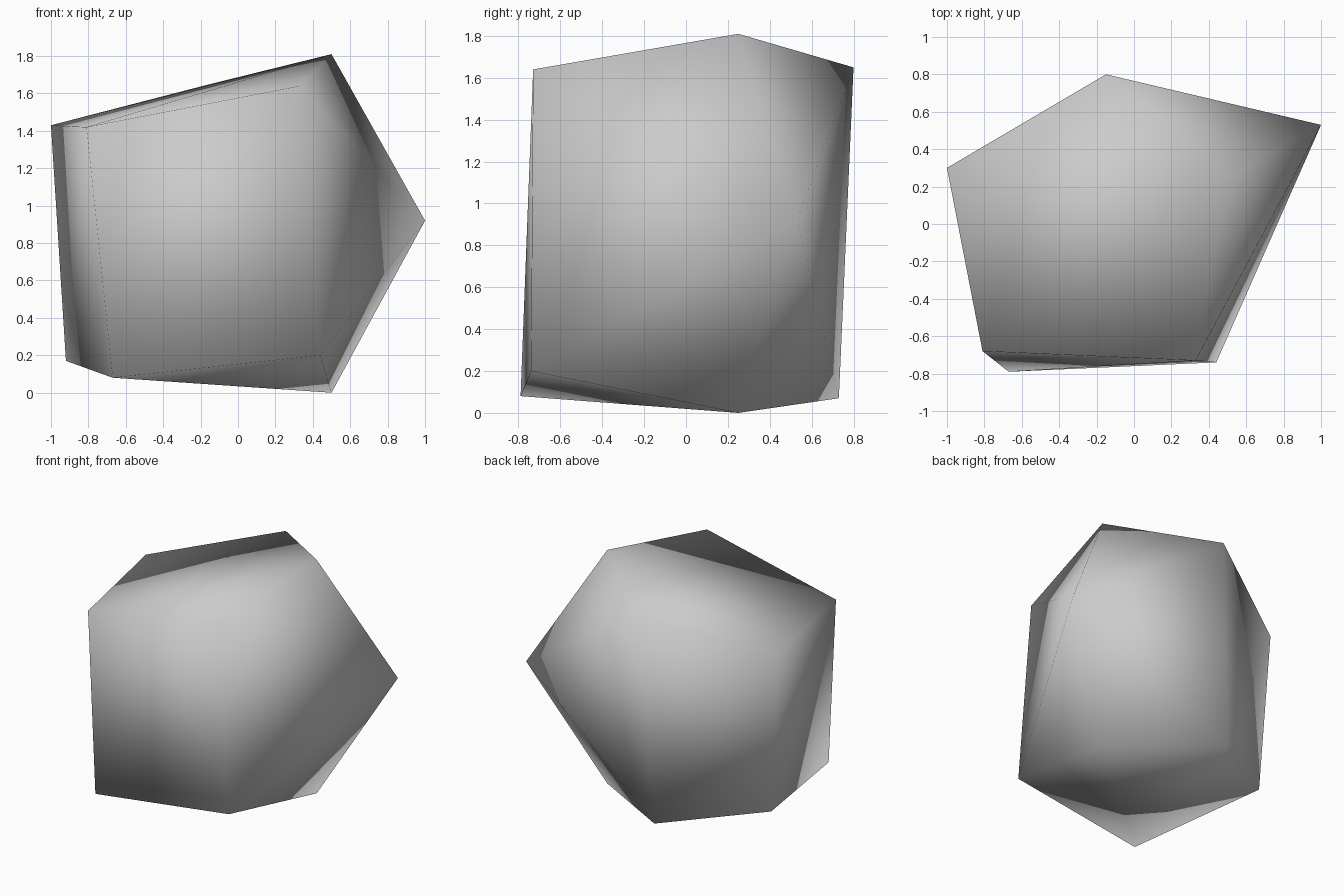
import bpy
import bmesh

if "Cube" in bpy.data.objects:
    bpy.data.objects.remove(bpy.data.objects["Cube"])

# Corner points of the boulder, ring by ring
TOP = [(-0.81, -0.68, 1.42), (0.33, -0.73, 1.64), (0.5, 0.25, 1.81),
       (-0.15, 0.8, 1.65), (-1.0, 0.3, 1.43)]
SIDE_POINT = [(1.0, 0.53, 0.92)]
BOTTOM = [(-0.67, -0.79, 0.08), (0.44, -0.74, 0.2), (0.5, 0.25, 0.0),
          (-0.24, 0.73, 0.07), (-0.92, 0.27, 0.17)]

# Boulder: convex hull around the corners
bm = bmesh.new()
for p in TOP + SIDE_POINT + BOTTOM:
    bm.verts.new(p)
bmesh.ops.convex_hull(bm, input=bm.verts[:])
bmesh.ops.recalc_face_normals(bm, faces=bm.faces[:])
for f in bm.faces:
    f.smooth = True

mesh = bpy.data.meshes.new("boulder")
bm.to_mesh(mesh)
bm.free()

# Stone colour
stone = bpy.data.materials.new("stone_grey")
stone.diffuse_color = (0.6, 0.6, 0.6, 1.0)
stone.use_nodes = True
stone.node_tree.nodes["Principled BSDF"].inputs["Base Color"].default_value = stone.diffuse_color
mesh.materials.append(stone)

boulder = bpy.data.objects.new("boulder", mesh)
bpy.context.collection.objects.link(boulder)
